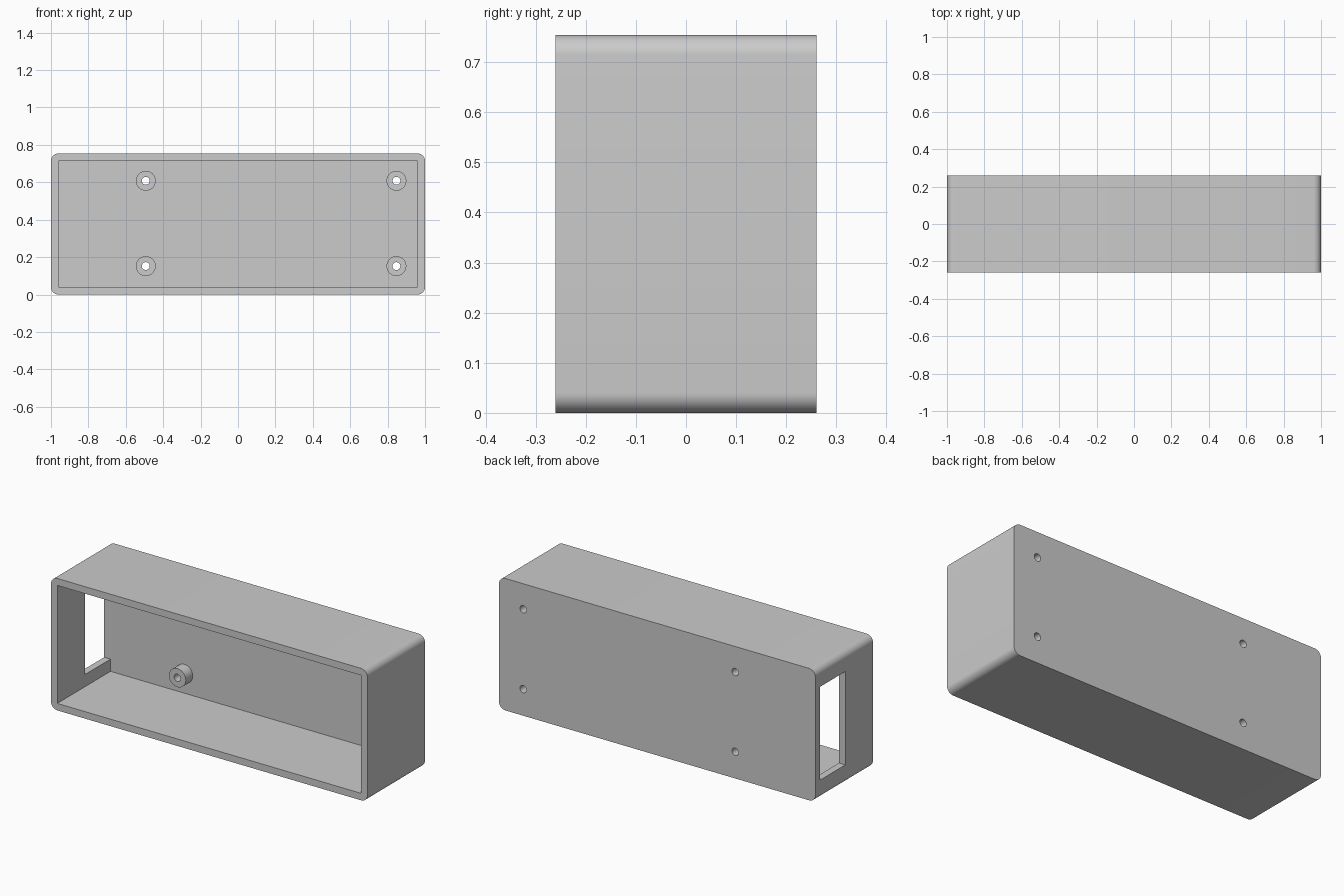
import bpy
import bmesh
from math import pi, radians
from mathutils import Matrix, Vector

cube = bpy.data.objects.get("Cube")
if cube:
    bpy.data.objects.remove(cube, do_unlink=True)

# Overall sizes
W, D, H = 1.0, 0.26, 0.754      # half width, half depth, height
WALL, CORNER = 0.04, 0.04
BACK = D - WALL                 # inner face of the back wall

grey = bpy.data.materials.new("plain grey")
grey.use_nodes = True
grey.diffuse_color = (0.6, 0.6, 0.6, 1)
grey.node_tree.nodes["Principled BSDF"].inputs["Base Color"].default_value = grey.diffuse_color


def finish(name, bm):
    mesh = bpy.data.meshes.new(name)
    bm.to_mesh(mesh)
    bm.free()
    mesh.materials.append(grey)
    obj = bpy.data.objects.new(name, mesh)
    bpy.context.collection.objects.link(obj)
    return obj


def box(name, low, high, radius=0):
    """Box between two corners, with optional rounding of the edges along y."""
    low, high = Vector(low), Vector(high)
    bm = bmesh.new()
    bmesh.ops.create_cube(bm, size=1)
    bmesh.ops.scale(bm, vec=high - low, verts=bm.verts)
    bmesh.ops.translate(bm, vec=(low + high) / 2, verts=bm.verts)
    if radius:
        edges = [e for e in bm.edges if abs(e.verts[0].co.y - e.verts[1].co.y) > 0.01]
        bmesh.ops.bevel(bm, geom=edges, offset=radius, segments=10,
                        profile=0.5, affect='EDGES')
    return finish(name, bm)


def rod(name, x, z, radius, y0, y1):
    """Cylinder along y."""
    bm = bmesh.new()
    place = Matrix.Translation((x, (y0 + y1) / 2, z)) @ Matrix.Rotation(pi / 2, 4, 'X')
    bmesh.ops.create_cone(bm, cap_ends=True, segments=40, radius1=radius,
                          radius2=radius, depth=y1 - y0, matrix=place)
    return finish(name, bm)


def combine(target, tool, operation):
    """Apply a boolean and discard the tool."""
    tool.hide_render = True
    mod = target.modifiers.new("boolean", 'BOOLEAN')
    mod.operation, mod.object, mod.solver = operation, tool, 'EXACT'
    bpy.context.view_layer.objects.active = target
    bpy.ops.object.modifier_apply(modifier=mod.name)
    bpy.data.objects.remove(tool, do_unlink=True)


# Enclosure: rounded block, hollowed from the front
case = box("enclosure", (-W, -D, 0), (W, D, H), CORNER)
combine(case, box("cavity", (WALL - W, -D - 0.1, WALL), (W - WALL, BACK, H - WALL)),
        'DIFFERENCE')

# Window through the right side wall, flush with the back wall
combine(case, box("side_window", (-W - 0.1, -0.01, 0.11), (-W + 0.1, BACK, 0.643)),
        'DIFFERENCE')

# Four mounting posts with screw holes through the back
for x in (-0.493, 0.847):
    for z in (0.152, 0.608):
        combine(case, rod("post", x, z, 0.053, 0.157, BACK + 0.02), 'UNION')
        combine(case, rod("screw_hole", x, z, 0.021, 0.1, D + 0.1), 'DIFFERENCE')

# Smooth the curved surfaces, keep hard edges
bpy.ops.object.select_all(action='DESELECT')
case.select_set(True)
bpy.context.view_layer.objects.active = case
bpy.ops.object.shade_smooth_by_angle(angle=radians(30))
